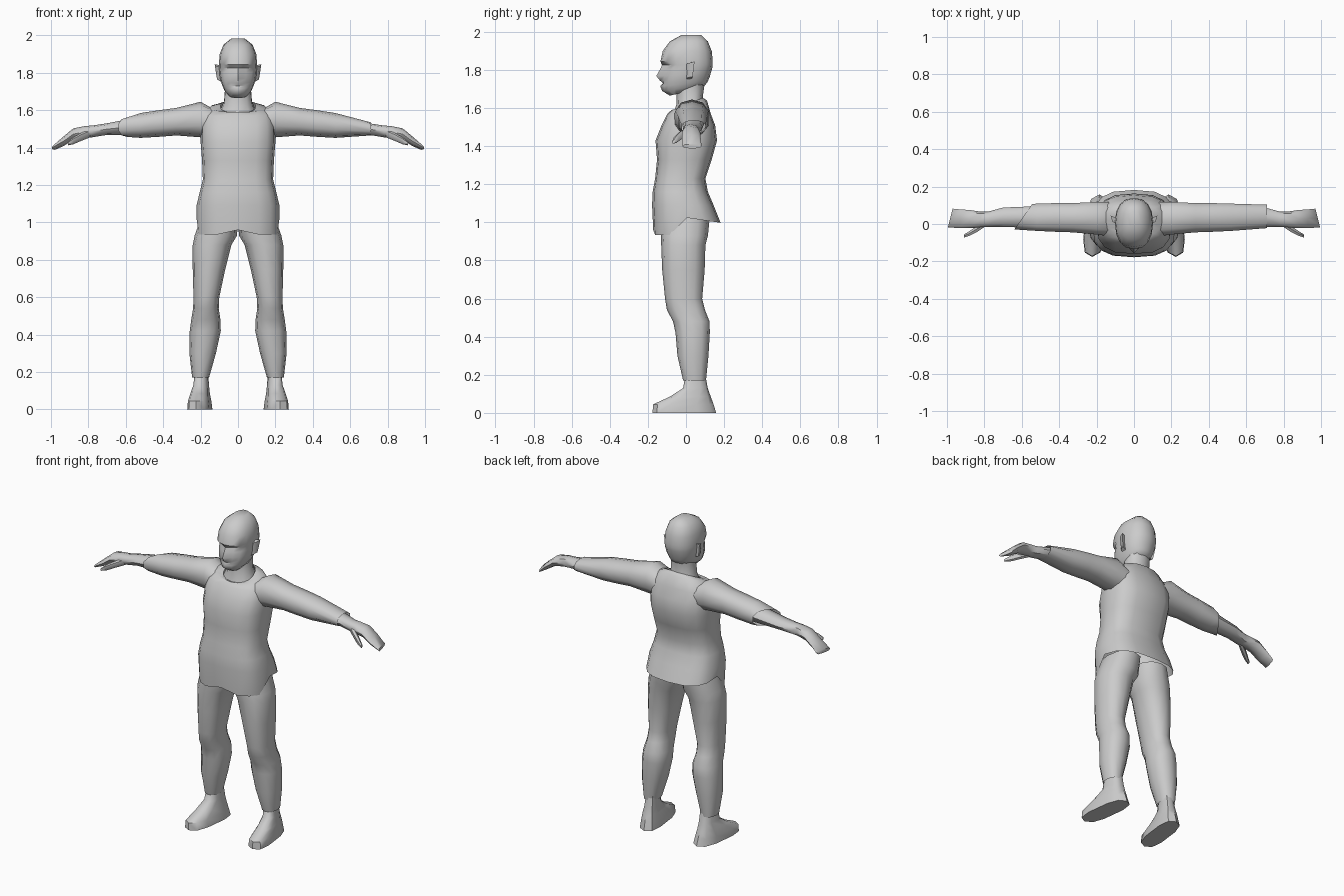
import bpy, bmesh, math


def oval(n, u0, u1, v0, v1, p=2.3):
    """Rounded-box outline, first point at the lowest v."""
    pts = []
    for k in range(n):
        a = -math.pi / 2 + 2 * math.pi * k / n
        c, s = math.cos(a), math.sin(a)
        pts.append(((u0 + u1) / 2 + (u1 - u0) / 2 * math.copysign(abs(c) ** (2 / p), c),
                    (v0 + v1) / 2 + (v1 - v0) / 2 * math.copysign(abs(s) ** (2 / p), s)))
    return pts


def level(n, x0, x1, yf, yb, zf, zb=None, p=2.3):
    """Horizontal ring that may tilt from front height zf to back height zb."""
    zb = zf if zb is None else zb
    return [(x, y, zf + (zb - zf) * (y - yf) / (yb - yf)) for x, y in oval(n, x0, x1, yf, yb, p)]


def loft(name, rings, caps=(True, True), angle=50):
    bm = bmesh.new()
    rows = [[bm.verts.new(p) for p in r] for r in rings]
    n = len(rows[0])
    for a, b in zip(rows, rows[1:]):
        for i in range(n):
            j = (i + 1) % n
            bm.faces.new((a[i], a[j], b[j], b[i]))
    for row, cap in zip((rows[0], rows[-1]), caps):
        if cap:
            bm.faces.new(row)
    bmesh.ops.recalc_face_normals(bm, faces=bm.faces)
    me = bpy.data.meshes.new(name)
    bm.to_mesh(me)
    bm.free()
    ob = bpy.data.objects.new(name, me)
    bpy.context.collection.objects.link(ob)
    bpy.ops.object.select_all(action='DESELECT')
    ob.select_set(True)
    bpy.context.view_layer.objects.active = ob
    bpy.ops.object.shade_smooth_by_angle(angle=math.radians(angle))
    return ob


# Head: front height, back height, half width, face y, back y, nose out, eye in
head = []
for zf, zb, w, yf, yb, nose, eye in [
        (1.665, 1.70, .05, -.085, .06, 0, 0),
        (1.69, 1.72, .072, -.12, .10, .005, 0),
        (1.715, 1.74, .082, -.125, .115, .01, 0),
        (1.73, 1.75, .087, -.125, .118, -.004, 0),
        (1.745, 1.765, .092, -.125, .125, .012, 0),
        (1.768, 1.785, .097, -.122, .13, .034, 0),
        (1.80, 1.81, .10, -.12, .138, .018, .004),
        (1.825, 1.83, .102, -.122, .14, .004, .016),
        (1.845, 1.85, .102, -.13, .14, .004, -.004),
        (1.90, 1.90, .098, -.122, .135, 0, 0),
        (1.95, 1.95, .078, -.085, .115, 0, 0),
        (1.983, 1.983, .036, -.025, .08, 0, 0)]:
    ring = level(16, -w, w, yf, yb, zf, zb)
    for k, dy in ((0, -nose), (1, eye), (15, eye), (2, eye), (14, eye)):
        x, y, z = ring[k]
        ring[k] = (x, y + dy, z)
    head.append(ring)
loft("head", head)

# Neck
loft("neck", [level(10, -.10, .10, -.07, .10, 1.56, 1.62),
              level(10, -.078, .078, -.05, .088, 1.62, 1.66),
              level(10, -.072, .072, -.05, .10, 1.68, 1.74)], (False, False))

# Shirt body: z, half width, front y, back y
torso = [level(16, -w, w, yf, yb, z, p=2.8) for z, w, yf, yb in [
    (1.00, .222, -.172, .182), (1.09, .222, -.178, .145), (1.16, .205, -.175, .115),
    (1.23, .188, -.162, .102), (1.33, .192, -.152, .135), (1.43, .20, -.16, .163),
    (1.51, .20, -.128, .153), (1.57, .188, -.098, .13)]]
torso.append(level(16, -.15, .15, -.075, .11, 1.59, 1.64))
torso.append(level(16, -.095, .095, -.06, .088, 1.585, 1.655))
# Uneven hem, longer at the front
torso[0] = [(x, y, .935 + .025 * (abs(x) < .06) if y < -.05 else 1.025 - .15 * max(y, 0))
            for x, y, z in torso[0]]
loft("shirt_body", torso, (False, False))

for s, side in ((1, "left"), (-1, "right")):
    # Sleeve: x, y range, z range; the right one ends short with a slanted cuff
    sleeve = [(.12, -.07, .12, 1.45, 1.60), (.20, -.06, .122, 1.455, 1.645),
              (.33, -.048, .115, 1.465, 1.612), (.42, -.045, .115, 1.458, 1.60),
              (.52, -.04, .112, 1.452, 1.585)]
    sleeve.append((.71, -.025, .106, 1.465, 1.535) if s > 0 else (.61, -.032, .11, 1.457, 1.56))
    rings = [[(s * x, y, z) for y, z in oval(10, y0, y1, z0, z1)] for x, y0, y1, z0, z1 in sleeve]
    if s < 0:
        rings[-1] = [(-.64 + .7 * (y + .03), y, z) for x, y, z in rings[-1]]
    loft(side + "_sleeve", rings, (False, False))

    # Forearm and flat mitten-like hand
    arm = [(.52, -.02, .095, 1.468, 1.565), (.70, -.016, .088, 1.468, 1.53),
           (.78, -.016, .066, 1.455, 1.518), (.82, -.018, .066, 1.452, 1.515),
           (.88, -.022, .075, 1.442, 1.503), (.93, -.022, .078, 1.41, 1.462)]
    rings = [[(s * x, y, z) for y, z in oval(8, *r)] for x, *r in arm]
    tip = oval(8, -.018, .082, 1.388, 1.41, 3)
    rings.append([(s * (.995 - .25 * (y + .018)), y, z) for y, z in tip])
    loft(side + "_hand", rings, (False, True))

    # Thumb
    thumb = [(.79, -.012, .02, 1.455, 1.50), (.84, -.045, -.008, 1.435, 1.478),
             (.88, -.065, -.036, 1.418, 1.455), (.91, -.074, -.056, 1.412, 1.43)]
    loft(side + "_thumb", [[(s * x, y, z) for y, z in oval(6, *r)] for x, *r in thumb])

    # Trouser leg: z, inner x, outer x, front y, back y
    legs = [(1.03, 0, .195, -.135, .125), (.93, .005, .232, -.132, .115),
            (.88, .035, .242, -.13, .102), (.75, .068, .242, -.125, .098),
            (.60, .10, .238, -.11, .085), (.54, .103, .24, -.10, .10),
            (.48, .094, .25, -.068, .124), (.42, .092, .258, -.055, .125),
            (.30, .118, .26, -.045, .118), (.17, .155, .245, -.015, .105)]
    loft(side + "_trouser_leg", [[(s * x, y, z) for x, y, z in level(12, a, b, f, k, h)]
                                 for h, a, b, f, k in legs], (False, False))

    # Foot, toes splayed slightly outward
    foot = [(0, .142, .264, -.176, .158), (.045, .147, .26, -.172, .145),
            (.085, .157, .253, -.085, .13), (.13, .163, .243, -.015, .114),
            (.22, .168, .232, .0, .098)]
    loft(side + "_foot", [[(s * (x - .12 * y), y, z) for x, y, z in level(10, a, b, f, k, h, p=2.8)]
                          for h, a, b, f, k in foot], (True, False))

    # Ear, flaring out and back
    loft(side + "_ear", [
        [(s * .088, -.005, 1.83), (s * .088, .03, 1.84), (s * .088, .03, 1.755), (s * .088, .0, 1.75)],
        [(s * .115, .012, 1.835), (s * .125, .045, 1.845), (s * .112, .035, 1.765), (s * .105, .01, 1.76)]],
        (False, True))
